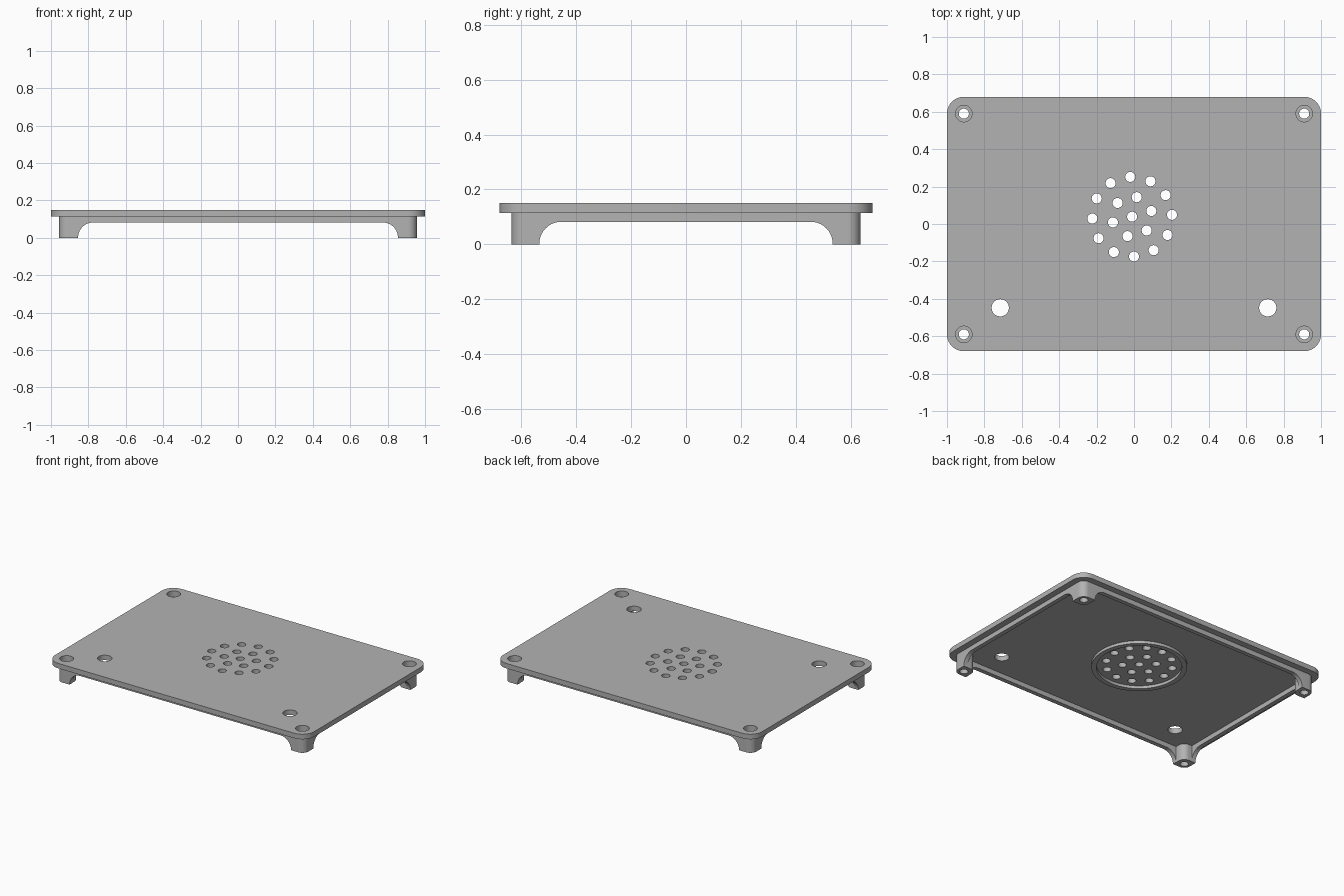
import bpy
import bmesh
from math import sin, cos, pi, radians
from mathutils import Matrix

if "Cube" in bpy.data.objects:
    bpy.data.objects.remove(bpy.data.objects["Cube"], do_unlink=True)

TOP, FLANGE = 0.15, 0.115        # top of plate, underside of plate
SCREW_X, SCREW_Y = 0.91, 0.59    # corner screw centres

grey = bpy.data.materials.new("plain grey")
grey.use_nodes = True
grey.diffuse_color = (0.45, 0.45, 0.45, 1)
grey.node_tree.nodes["Principled BSDF"].inputs["Base Color"].default_value = grey.diffuse_color


def prism(name, x, y, hx, hy, r, z0, z1, matrix=None, seg=10):
    """Upright prism over a rounded rectangle; a circle when hx = hy = r."""
    pts = []
    for k, (sx, sy) in enumerate(((1, 1), (-1, 1), (-1, -1), (1, -1))):
        for i in range(seg + 1):
            a = (k + i / seg) * pi / 2
            p = (x + sx * (hx - r) + r * cos(a), y + sy * (hy - r) + r * sin(a))
            if not any(abs(p[0] - q[0]) + abs(p[1] - q[1]) < 1e-5 for q in pts):
                pts.append(p)
    bm = bmesh.new()
    face = bm.faces.new([bm.verts.new((px, py, z0)) for px, py in pts])
    ext = bmesh.ops.extrude_face_region(bm, geom=[face])["geom"]
    verts = [v for v in ext if isinstance(v, bmesh.types.BMVert)]
    bmesh.ops.translate(bm, verts=verts, vec=(0, 0, z1 - z0))
    if matrix:
        bm.transform(matrix)
    bmesh.ops.recalc_face_normals(bm, faces=bm.faces[:])
    mesh = bpy.data.meshes.new(name)
    bm.to_mesh(mesh)
    bm.free()
    mesh.materials.append(grey)
    obj = bpy.data.objects.new(name, mesh)
    bpy.context.collection.objects.link(obj)
    return obj


def disc(name, x, y, r, z0, z1, seg=10):
    return prism(name, x, y, r, r, r, z0, z1, seg=seg)


def combine(target, tool, operation="DIFFERENCE"):
    """Apply a boolean and remove the tool object."""
    mod = target.modifiers.new("combine", "BOOLEAN")
    mod.operation, mod.solver, mod.object = operation, "EXACT", tool
    graph = bpy.context.evaluated_depsgraph_get()
    mesh = bpy.data.meshes.new_from_object(target.evaluated_get(graph))
    target.modifiers.clear()
    target.data = mesh
    bpy.data.objects.remove(tool, do_unlink=True)


corners = [(sx * SCREW_X, sy * SCREW_Y) for sx in (-1, 1) for sy in (-1, 1)]

# Skirt wall with corner feet: a block hollowed out around the posts
skirt = prism("skirt", 0, 0, 0.956, 0.636, 0.046, 0, 0.13)
cavity = prism("cavity", 0, 0, 0.926, 0.606, 0.02, -0.1, 0.2)
for x, y in corners:
    post = prism("post", x * 1.025, y * 1.035, 0.076, 0.076, 0.045, -0.2, 0.3)
    combine(cavity, post)
combine(skirt, cavity)

# Arched openings between the feet, on all four sides
along_y = Matrix.Rotation(pi / 2, 4, "X")
along_x = Matrix.Rotation(pi / 2, 4, "Z") @ along_y
for half, turn in ((0.855, along_y), (0.535, along_x)):
    combine(skirt, prism("arch", 0, -0.12, half, 0.202, 0.08, -1.2, 1.2, turn))

# Top plate, joined to the skirt
base = prism("cover_plate", 0, 0, 1, 0.68, 0.09, FLANGE, TOP)
combine(base, skirt, "UNION")

# Raised ring under the vent
VX, VY = -0.01, 0.039
ring = disc("ring", VX, VY, 0.303, 0.095, 0.13, 16)
combine(ring, disc("ring_bore", VX, VY, 0.27, 0, 0.2, 16))
combine(base, ring, "UNION")

# Vent holes: centre, inner circle, outer circle
for count, radius, start in ((1, 0, 0), (6, 0.107, 16.7), (12, 0.213, 2.7)):
    for i in range(count):
        a = radians(start + 360 * i / count)
        hole = disc("vent", VX + radius * cos(a), VY + radius * sin(a), 0.027, 0, 0.3, 6)
        combine(base, hole)

# Two larger holes near the front
for side in (-1, 1):
    combine(base, disc("front_hole", side * 0.715, -0.448, 0.046, 0, 0.3))

# Counterbored screw holes through the feet
for x, y in corners:
    combine(base, disc("screw", x, y, 0.027, -0.1, 0.3, 8))
    combine(base, disc("counterbore", x, y, 0.044, FLANGE - 0.005, 0.3))

bpy.ops.object.select_all(action="DESELECT")
base.select_set(True)
bpy.context.view_layer.objects.active = base
bpy.ops.object.shade_smooth_by_angle(angle=radians(30))
